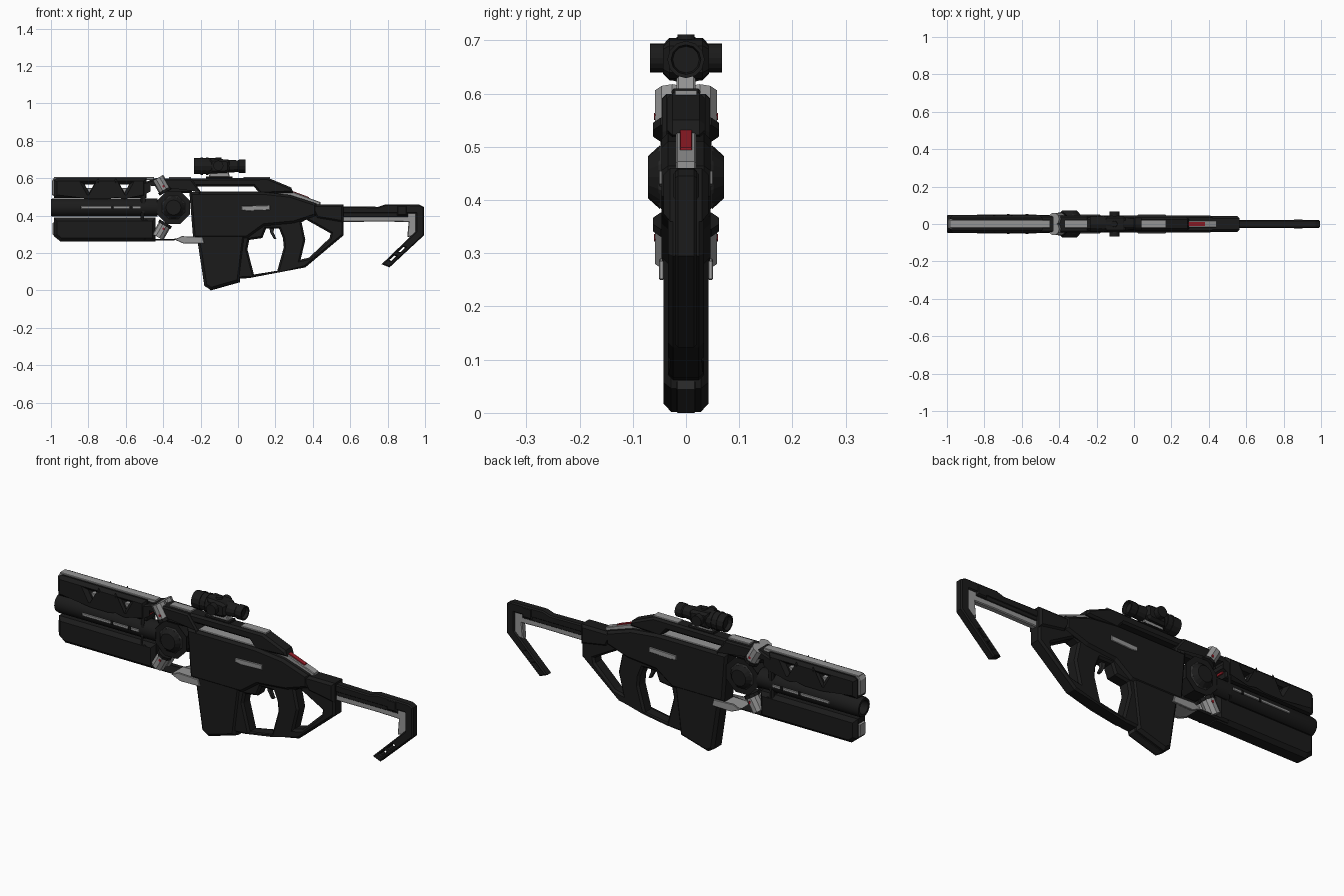
import bpy, bmesh, math
from mathutils import Matrix, Vector

cube = bpy.data.objects.get("Cube")
if cube:
    bpy.data.objects.remove(cube, do_unlink=True)


def material(name, r, g, b):
    m = bpy.data.materials.new(name)
    m.use_nodes = True
    m.diffuse_color = (r, g, b, 1)
    bsdf = m.node_tree.nodes["Principled BSDF"]
    bsdf.inputs["Base Color"].default_value = (r, g, b, 1)
    bsdf.inputs["Roughness"].default_value = 0.6
    return m


BLACK = material("matte black", .011, .011, .011)
DARK = material("charcoal", .025, .025, .025)
GREY = material("light grey", .3, .3, .3)
RED = material("red", .3, .012, .02)


def add(name, mesh, mat):
    mesh.materials.clear()
    mesh.materials.append(mat)
    obj = bpy.data.objects.new(name, mesh)
    bpy.context.collection.objects.link(obj)
    return obj


def plate(name, outline, half, mat=BLACK, bevel=.008, holes=(), y=0):
    """Side profile with holes, extruded across y, with chamfered edges."""
    curve = bpy.data.curves.new(name, "CURVE")
    curve.dimensions = "2D"
    curve.fill_mode = "BOTH"
    curve.extrude = half - bevel
    curve.bevel_depth = bevel
    curve.bevel_resolution = 0
    curve.offset = -bevel
    for loop in (outline, *holes):
        s = curve.splines.new("POLY")
        s.points.add(len(loop) - 1)
        for p, (a, b) in zip(s.points, loop):
            p.co = (a, b, 0, 1)
        s.use_cyclic_u = True
    temp = bpy.data.objects.new(name + "_curve", curve)
    bpy.context.collection.objects.link(temp)
    deps = bpy.context.evaluated_depsgraph_get()
    mesh = bpy.data.meshes.new_from_object(temp.evaluated_get(deps))
    bpy.data.objects.remove(temp, do_unlink=True)
    mesh.transform(Matrix.Translation((0, y, 0)) @ Matrix.Rotation(math.pi / 2, 4, "X"))
    for f in mesh.polygons:
        f.use_smooth = False
    return add(name, mesh, mat)


def rect(x0, x1, z0, z1):
    return [(x0, z0), (x1, z0), (x1, z1), (x0, z1)]


def ring(x, z, r, n=8):
    return [(x + r * math.cos(math.tau * (i + .5) / n),
             z + r * math.sin(math.tau * (i + .5) / n)) for i in range(n)]


def lathe(name, profile, z, mat=BLACK, sides=20, smooth=True):
    """Profile of (x, radius) turned about a lengthwise axis."""
    bm = bmesh.new()
    vs = [bm.verts.new((x, 0, r)) for x, r in profile]
    es = [bm.edges.new(pair) for pair in zip(vs, vs[1:])]
    bmesh.ops.spin(bm, geom=vs + es, cent=(0, 0, 0), axis=(1, 0, 0),
                   angle=math.tau, steps=sides, use_duplicate=False)
    bmesh.ops.remove_doubles(bm, verts=bm.verts, dist=.0001)
    bmesh.ops.recalc_face_normals(bm, faces=bm.faces)
    bmesh.ops.translate(bm, verts=bm.verts, vec=(0, 0, z))
    mesh = bpy.data.meshes.new(name)
    bm.to_mesh(mesh)
    bm.free()
    obj = add(name, mesh, mat)
    if smooth:
        mesh.polygons.foreach_set("use_smooth", [True] * len(mesh.polygons))
        mesh.set_sharp_from_angle(angle=math.radians(35))
    return obj


def prism(name, at, axis, r1, r2, depth, mat=BLACK, sides=12):
    bm = bmesh.new()
    bmesh.ops.create_cone(bm, cap_ends=True, segments=sides, radius1=r1, radius2=r2, depth=depth)
    turn = Vector(axis).to_track_quat("Z", "Y").to_matrix().to_4x4()
    bm.transform(Matrix.Translation(at) @ turn)
    mesh = bpy.data.meshes.new(name)
    bm.to_mesh(mesh)
    bm.free()
    return add(name, mesh, mat)


SIDES = (("right", -1), ("left", 1))

# Upper fore-end with triangular vents and a pale core
vents = []
for i in range(5):
    x, low, high = -.795 + i * .047, .522, .567
    if i % 2:
        low, high = high, low
    vents.append([(x - .025, high), (x + .025, high), (x, low)])
plate("upper_fore_end", [(-.985, .495), (-.49, .495), (-.49, .6), (-.97, .6), (-.985, .59)],
      .048, bevel=.016, holes=vents)
plate("vent_core", rect(-.9, -.52, .5, .548), .022, GREY, .002)
plate("top_strip", rect(-.985, -.45, .59, .606), .022, GREY, .002)
plate("upper_muzzle_tip", [(-.995, .51), (-.97, .5), (-.97, .6), (-.985, .6), (-.995, .585)],
      .026, GREY, .004)

# Lower fore-end
plate("lower_fore_end", [(-.985, .29), (-.95, .262), (-.44, .262), (-.44, .39), (-.985, .39)],
      .046, bevel=.018)
plate("lower_muzzle_tip", [(-.993, .3), (-.97, .285), (-.97, .37), (-.993, .36)], .024, GREY, .004)

# Barrel with open muzzle and side vent strips
lathe("barrel", [(-.9, 0), (-.9, .032), (-1, .034), (-1, .046), (-.985, .049),
                 (-.43, .049), (-.43, 0)], .443)
for side, s in SIDES:
    plate("barrel_vent_strip_" + side, rect(-.84, -.52, .436, .45), .006, GREY, .002, y=s * .046)
    for i in range(2):
        plate(f"vent_bridge_{side}_{i}", rect(-.68 + i * .1, -.665 + i * .1, .434, .452),
              .007, BLACK, .002, y=s * .047)

# Front housing around the hub
hub_x, hub_z = -.345, .443
plate("front_housing", [(-.52, .57), (-.44, .6), (-.25, .598), (-.2, .53), (-.2, .28),
                        (-.34, .268), (-.5, .268), (-.52, .3)], .045,
      holes=[ring(hub_x, hub_z, .086), ring(-.492, .545, .02, 6), ring(-.492, .35, .02, 6)])
plate("hub", ring(hub_x, hub_z, .072), .052, DARK, .012)
for side, s in SIDES:
    prism("hub_cap_" + side, (hub_x, s * .06, hub_z), (0, s, 0), .06, .04, .022, BLACK, 16)
for tag, s in (("upper", 1), ("lower", -1)):
    direction = Vector((-.5, 0, .87 * s))
    center = Vector((-.41, 0, hub_z + .124 * s))
    plate(tag + "_red_latch", rect(-.5, -.484, hub_z + .097 * s - .02, hub_z + .097 * s + .02),
          .02, RED, .001)
    for side, d in SIDES:
        at = center + Vector((0, d * .026, 0))
        prism(f"{tag}_roller_{side}", at, direction, .034, .034, .078, GREY, 10)
        prism(f"{tag}_roller_collar_{side}", at - direction * .04, direction, .038, .038, .016,
              BLACK, 10)
        prism(f"{tag}_red_mark_{side}", at + Vector((.012, d * .031, -.01 * s)), (0, d, 0),
              .007, .007, .006, RED, 6)

# Receiver, grip and open rear frame
trigger_gap = [(.06, .27), (.13, .28), (.15, .33), (.22, .33), (.24, .28), (.245, .23),
               (.21, .105), (.085, .085), (.05, .22)]
rear_gap = [(.34, .365), (.365, .378), (.495, .305), (.49, .28), (.38, .175), (.335, .165),
            (.36, .27)]
plate("frame_and_grip", [(-.2, .5), (.42, .455), (.565, .455), (.565, .295), (.36, .123),
                         (.06, .066), (-.02, .06), (-.2, .28)], .034, bevel=.01,
      holes=[trigger_gap, rear_gap])
plate("receiver", [(-.26, .526), (.13, .526), (.28, .51), (.42, .464), (.42, .4), (.3, .36),
                   (.14, .345), (.05, .28), (-.24, .28)], .046, bevel=.012)
plate("rear_block", [(.38, .46), (.565, .46), (.565, .36), (.42, .385)], .042, bevel=.012)
plate("trigger", [(.165, .35), (.195, .35), (.19, .31), (.205, .275), (.192, .275), (.172, .31)],
      .01, DARK, .002)
for side, s in SIDES:
    plate("ejection_plate_" + side, [(.02, .43), (.05, .425), (.17, .43), (.17, .455), (.02, .45)],
          .005, GREY, .002, y=s * .046)
    plate("lower_plate_" + side, [(-.34, .272), (-.29, .25), (-.18, .252), (-.19, .285),
                                  (-.3, .29)], .005, GREY, .002, y=s * .046)
plate("lower_plate_web", [(-.34, .275), (-.29, .252), (-.19, .254), (-.19, .28)], .045, GREY, .006)

# Magazine
plate("magazine", [(-.225, .32), (-.18, .024), (-.145, .002), (.008, .046), (.04, .3)],
      .042, bevel=.014)
plate("magazine_floor", [(-.17, .02), (-.145, 0), (.012, .044), (.012, .06)], .018, DARK, .002)

# Top beam with the slot beneath it
plate("top_beam", [(-.42, .592), (-.25, .598), (.16, .602), (.285, .55), (.295, .522),
                   (.12, .515), (.085, .555), (-.235, .555), (-.25, .52), (-.42, .52)],
      .035, bevel=.01)
plate("slot_floor", rect(-.24, .12, .515, .53), .03, GREY, .002)
for x0, x1 in ((-.37, -.25), (.03, .17)):
    plate("beam_strip", rect(x0, x1, .595, .606), .022, GREY, .002)

# Sloping pale spine with red inset
spine = [(.13, .53), (.27, .535), (.44, .472), (.44, .45), (.13, .45)]
plate("spine", spine, .019, GREY, .003)
plate("spine_inset", [(.29, .52), (.29, .532), (.38, .4985), (.38, .48)], .011, RED, .001)
for i in range(3):
    x = .315 + i * .02
    plate("inset_bar", rect(x, x + .004, .49, .537 - (x - .27) * .36), .011, DARK, .001)

# Shoulder stock: dark outer frame over a pale inner strip
plate("stock_outer", [(.54, .45), (.75, .447), (.79, .46), (.97, .458), (.995, .445), (.995, .295),
                      (.81, .123), (.768, .14), (.95, .315), (.95, .41), (.54, .41)], .021,
      bevel=.006, holes=[[(.82, .158), (.845, .182), (.835, .186), (.81, .163)],
                         [(.868, .204), (.893, .228), (.883, .232), (.858, .208)]])
plate("stock_inner", [(.54, .42), (.96, .42), (.96, .32), (.935, .29), (.905, .285),
                      (.912, .365), (.8, .368), (.54, .366)], .015, GREY, .004)
plate("stock_upper_lip", rect(.54, .91, .392, .43), .018, BLACK, .004)
plate("stock_ridge", rect(.85, .905, .40, .455), .024, BLACK, .006)

# Sight on its mount
axis_z = .664
plate("sight_mount", [(-.16, .595), (-.04, .595), (-.05, .632), (-.15, .632)], .018, GREY, .004)
plate("sight_mount_foot", rect(-.17, -.03, .597, .61), .027, BLACK, .004)
lathe("sight_tube", [(-.215, 0), (-.215, .032), (-.235, .034), (-.235, .043), (-.12, .043),
                     (-.1, .038), (0, .031), (.005, .035), (.04, .035), (.04, .028),
                     (.025, .025), (.025, 0)], axis_z, BLACK, 12, False)
plate("sight_body", [(-.15, .625), (-.06, .628), (-.045, .64), (-.045, .69), (-.06, .7),
                     (-.15, .705)], .043, bevel=.012)
prism("sight_side_knobs", (-.105, 0, .667), (0, 1, 0), .027, .027, .136, BLACK, 16)
prism("sight_top_knob", (-.105, 0, .7), (0, 0, 1), .018, .016, .022, BLACK, 12)
for x in (-.2, -.17):
    lathe("sight_rib", [(x, .04), (x, .046), (x + .012, .046), (x + .012, .04)],
          axis_z, BLACK, 12, False)
